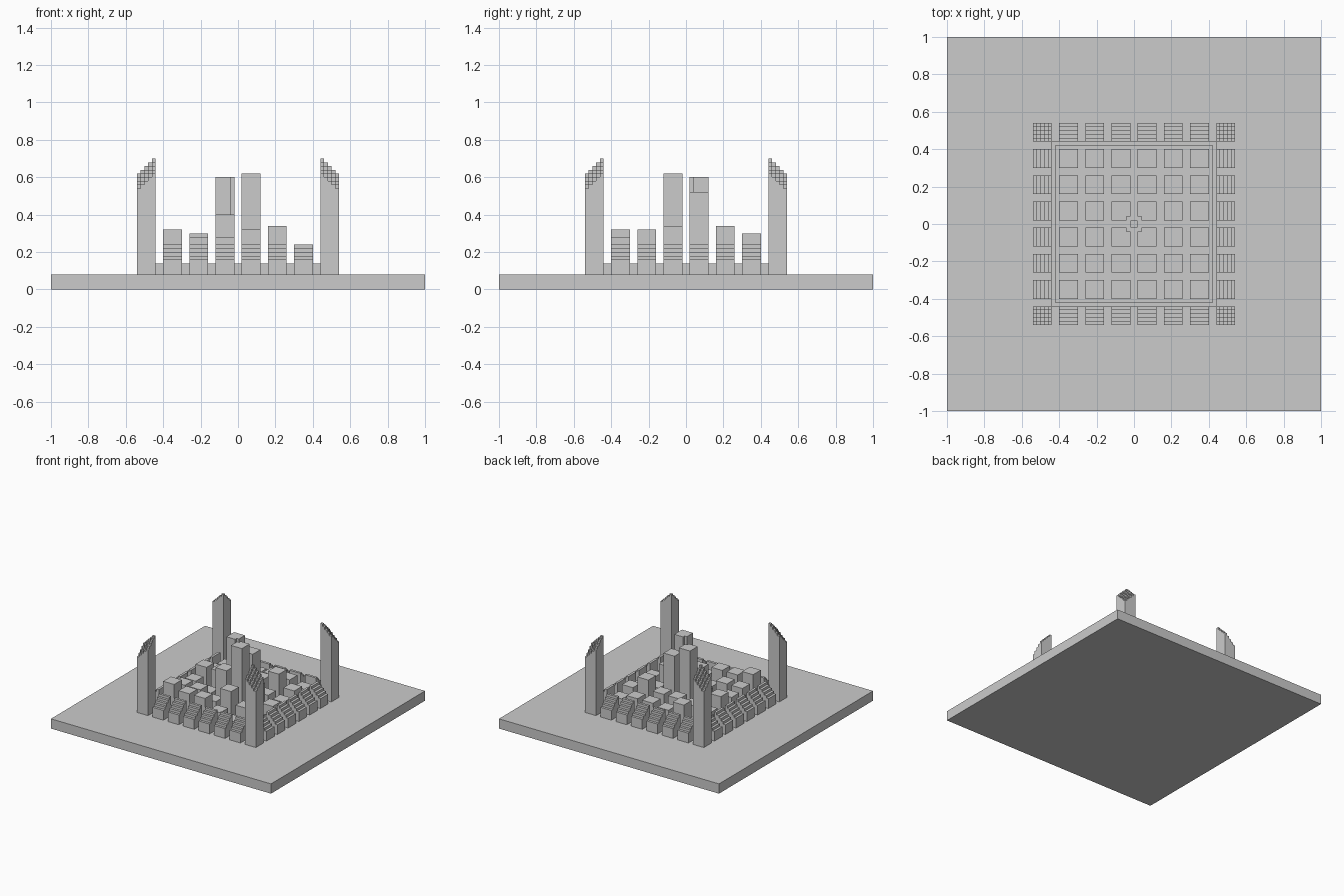
import bpy
import bmesh
from mathutils import Matrix

cube = bpy.data.objects.get("Cube")
if cube:
    bpy.data.objects.remove(cube, do_unlink=True)

STEP = 0.02        # module of every step and storey
GROUND = 0.08      # top of the base slab
PITCH = 0.14       # spacing of the blocks
WIDTH = 0.1        # footprint of the blocks
INNER, OUTER = 0.44, 0.54

stone = bpy.data.materials.new("light grey stone")
stone.use_nodes = True
grey = (0.6, 0.6, 0.6, 1)
stone.diffuse_color = grey
stone.node_tree.nodes["Principled BSDF"].inputs["Base Color"].default_value = grey


def finish(name, bm):
    bmesh.ops.recalc_face_normals(bm, faces=bm.faces)
    mesh = bpy.data.meshes.new(name)
    bm.to_mesh(mesh)
    bm.free()
    mesh.materials.append(stone)
    obj = bpy.data.objects.new(name, mesh)
    bpy.context.collection.objects.link(obj)
    return obj


def prism(name, outline, offset):
    """Extrude a closed outline of 3D points along an offset."""
    bm = bmesh.new()
    face = bm.faces.new([bm.verts.new(p) for p in outline])
    top = bmesh.ops.extrude_face_region(bm, geom=[face], use_keep_orig=True)
    moved = [v for v in top["geom"] if isinstance(v, bmesh.types.BMVert)]
    bmesh.ops.translate(bm, verts=moved, vec=offset)
    return finish(name, bm)


def box(name, x0, x1, y0, y1, z0, z1):
    outline = [(x0, y0, z0), (x1, y0, z0), (x1, y1, z0), (x0, y1, z0)]
    return prism(name, outline, (0, 0, z1 - z0))


def spin(obj, quarter):
    obj.data.transform(Matrix.Rotation(quarter * 1.5707963268, 4, 'Z'))


centres = [(i - 2.5) * PITCH for i in range(6)]

# Base slab
box("base_slab", -1, 1, -1, 1, 0, GROUND)

# Low wall around the inner blocks
for q in range(4):
    wall = box("low_wall", -INNER, INNER - STEP, -INNER, -INNER + STEP,
               GROUND, GROUND + 3 * STEP)
    spin(wall, q)

# Stepped blocks outside the wall, rising inward
for q in range(4):
    for c in centres:
        left = c - WIDTH / 2
        outline = [(left, -INNER, GROUND), (left, -OUTER, GROUND)]
        for i in range(5):
            z = GROUND + (4 + i) * STEP
            outline.append((left, -OUTER + i * STEP, z))
            outline.append((left, -OUTER + (i + 1) * STEP, z))
        spin(prism("stepped_block", outline, (WIDTH, 0, 0)), q)


# Corner towers: one welded terrain of square columns, rising inward
def tower(quarter):
    bm = bmesh.new()
    base = [bm.verts.new((x, y, GROUND)) for x, y in
            ((-OUTER, -OUTER), (-INNER, -OUTER), (-INNER, -INNER), (-OUTER, -INNER))]
    bm.faces.new(base)

    def level(i, j):
        inside = 0 <= i < 5 and 0 <= j < 5
        return 0.54 + STEP * (i + j) if inside else GROUND

    def quad(points):
        bm.faces.new([bm.verts.new(p) for p in points])

    for i in range(6):
        for j in range(6):
            x, y, z = -OUTER + i * STEP, -OUTER + j * STEP, level(i, j)
            if i < 5 and j < 5:
                quad([(x, y, z), (x + STEP, y, z),
                      (x + STEP, y + STEP, z), (x, y + STEP, z)])
            if j < 5:
                w = level(i - 1, j)
                quad([(x, y, w), (x, y + STEP, w), (x, y + STEP, z), (x, y, z)])
            if i < 5:
                w = level(i, j - 1)
                quad([(x, y, w), (x + STEP, y, w), (x + STEP, y, z), (x, y, z)])
    bmesh.ops.remove_doubles(bm, verts=bm.verts, dist=0.0001)
    spin(finish("corner_tower", bm), quarter)


for q in range(4):
    tower(q)

# Inner blocks: storeys per block, front row first
storeys = [
    [12, 10, 10, 6, 4, 5],
    [9, 9, 6, 12, 7, 4],
    [8, 5, 16, 27, 13, 7],
    [11, 11, 26, 22, 7, 6],
    [7, 8, 9, 9, 13, 8],
    [6, 11, 7, 8, 8, 6],
]
half = WIDTH / 2
for row, cy in zip(storeys, centres):
    for count, cx in zip(row, centres):
        height = count * STEP
        if abs(cx) < PITCH and abs(cy) < PITCH:
            # Middle blocks have the corner facing the centre cut away
            sx, sy = (1 if cx > 0 else -1), (1 if cy > 0 else -1)
            near, notch, far = STEP, 2 * STEP, STEP + WIDTH
            plan = [(notch, near), (far, near), (far, far),
                    (near, far), (near, notch), (notch, notch)]
            outline = [(sx * x, sy * y, GROUND) for x, y in plan]
            prism("middle_tower", outline, (0, 0, height))
        else:
            box("inner_block", cx - half, cx + half, cy - half, cy + half,
                GROUND, GROUND + height)

# Small post in the middle of the court
box("centre_post", -STEP, STEP, -STEP, STEP, GROUND, GROUND + 2 * STEP)
